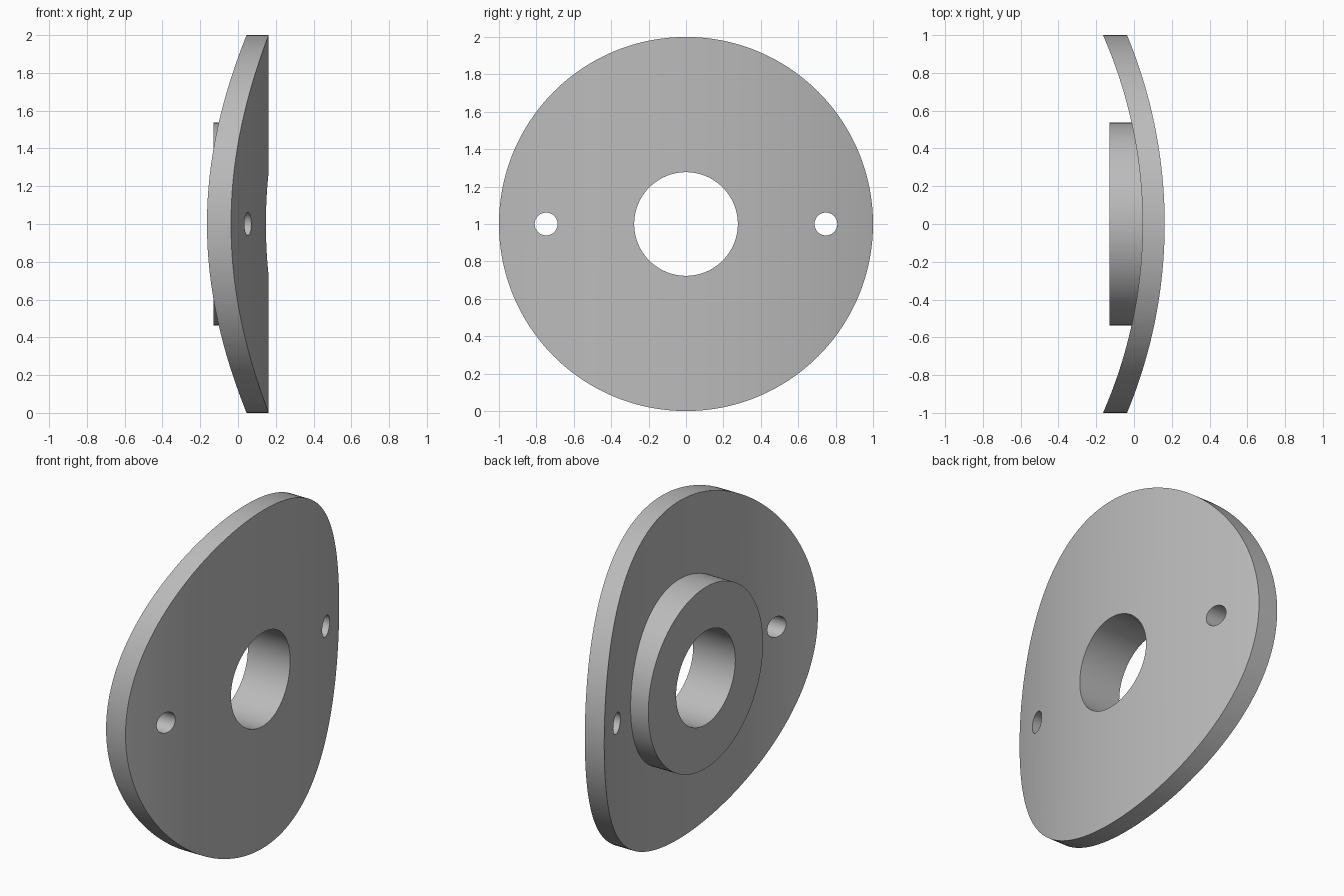
import bpy
import bmesh
from math import asin, sin, cos, pi, radians

cube = bpy.data.objects.get("Cube")
if cube:
    bpy.data.objects.remove(cube, do_unlink=True)

OUTER_R, THICK = 2.606, 0.117      # bend radius and plate thickness
CREST = 0.1625                     # x of the convex face at y = 0
AXIS_X = CREST - OUTER_R

grey = bpy.data.materials.new("grey")
grey.use_nodes = True
grey.diffuse_color = (0.5, 0.5, 0.5, 1)
grey.node_tree.nodes["Principled BSDF"].inputs["Base Color"].default_value = (0.5, 0.5, 0.5, 1)


def prism(name, profile, offset):
    """Solid made by sweeping a closed profile along an offset vector."""
    bm = bmesh.new()
    face = bm.faces.new([bm.verts.new(p) for p in profile])
    swept = bmesh.ops.extrude_face_region(bm, geom=[face])["geom"]
    verts = [v for v in swept if isinstance(v, bmesh.types.BMVert)]
    bmesh.ops.translate(bm, verts=verts, vec=offset)
    bmesh.ops.recalc_face_normals(bm, faces=bm.faces)
    mesh = bpy.data.meshes.new(name)
    bm.to_mesh(mesh)
    bm.free()
    mesh.materials.append(grey)
    obj = bpy.data.objects.new(name, mesh)
    bpy.context.collection.objects.link(obj)
    return obj


def rod(name, radius, x0, x1, y=0.0, sides=128):
    """Round bar along x, centred at height 1."""
    ring = [(x0, y + radius * cos(2 * pi * i / sides), 1 + radius * sin(2 * pi * i / sides))
            for i in range(sides)]
    return prism(name, ring, (x1 - x0, 0, 0))


def combine(target, tool, operation):
    """Boolean the tool into the target and discard the tool."""
    mod = target.modifiers.new(operation.lower(), 'BOOLEAN')
    mod.operation, mod.object, mod.solver = operation, tool, 'EXACT'
    bpy.context.view_layer.objects.active = target
    bpy.ops.object.modifier_apply(modifier=mod.name)
    bpy.data.objects.remove(tool, do_unlink=True)


def arc(radius, steps=64, half_width=1.1):
    a = asin(half_width / radius)
    angles = [a * (2 * i / steps - 1) for i in range(steps + 1)]
    return [(AXIS_X + radius * cos(t), radius * sin(t), -0.1) for t in angles]


# Curved sheet trimmed to a round plate
plate = prism("curved_flange_plate", arc(OUTER_R) + arc(OUTER_R - THICK)[::-1], (0, 0, 2.2))
combine(plate, rod("round_trim", 1.0, -0.5, 0.5, sides=192), 'INTERSECT')

# Flat-ended boss on the concave side
combine(plate, rod("boss", 0.537, -0.129, 0.08), 'UNION')

# Central bore and two fixing holes
combine(plate, rod("bore", 0.277, -0.5, 0.5), 'DIFFERENCE')
for side in (-1, 1):
    combine(plate, rod("fixing_hole", 0.061, -0.5, 0.5, y=side * 0.748, sides=64), 'DIFFERENCE')

# Smooth curves with crisp rims
bpy.ops.object.select_all(action='DESELECT')
plate.select_set(True)
bpy.context.view_layer.objects.active = plate
bpy.ops.object.shade_smooth_by_angle(angle=radians(30))
